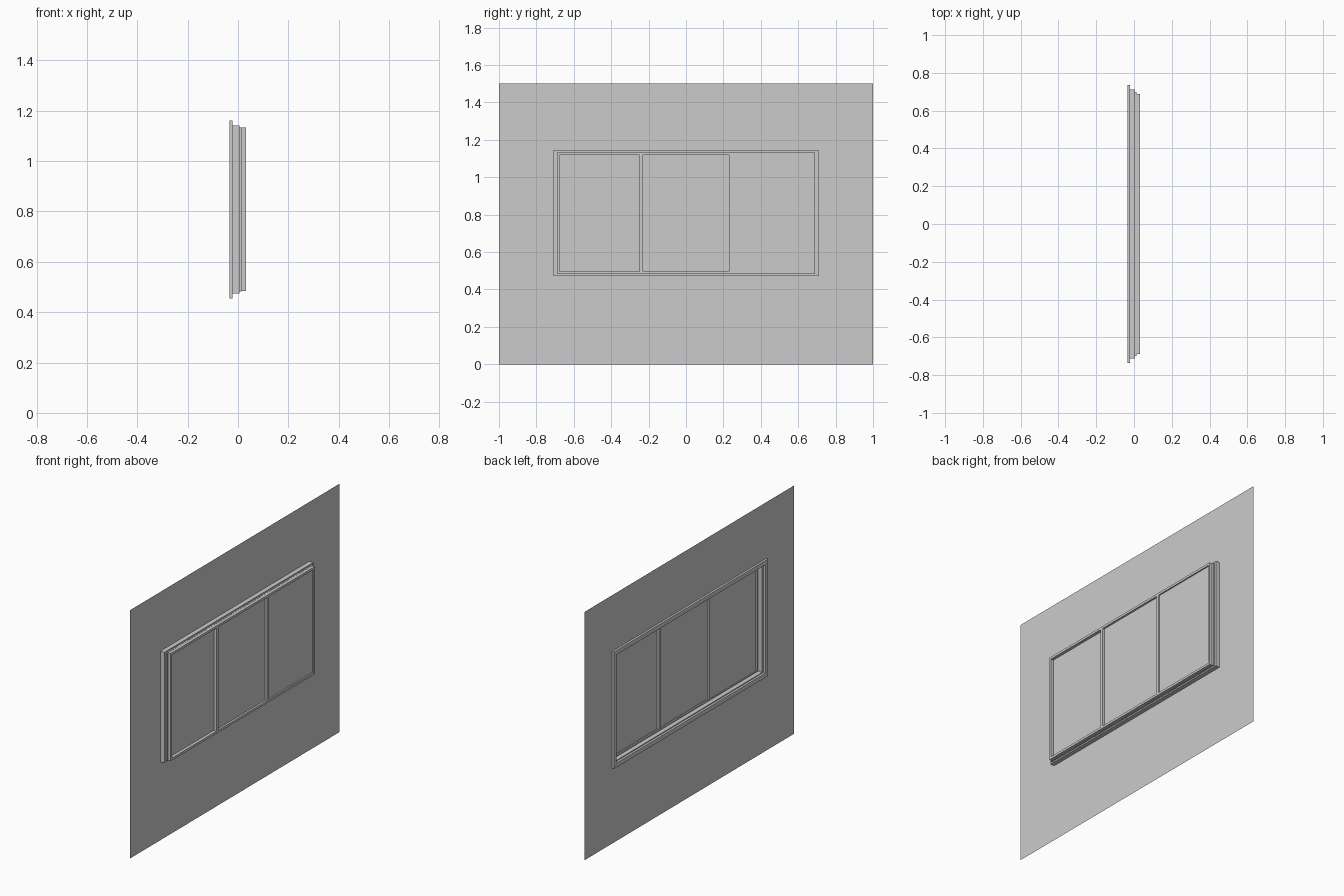
import bpy
import bmesh

if "Cube" in bpy.data.objects:
    bpy.data.objects.remove(bpy.data.objects["Cube"])

GREY = (0.6, 0.6, 0.6, 1)
mat = bpy.data.materials.new("plain grey")
mat.use_nodes = True
mat.diffuse_color = GREY
mat.node_tree.nodes["Principled BSDF"].inputs["Base Color"].default_value = GREY


def finish(name, bm):
    mesh = bpy.data.meshes.new(name)
    bm.to_mesh(mesh)
    bm.free()
    mesh.materials.append(mat)
    obj = bpy.data.objects.new(name, mesh)
    bpy.context.collection.objects.link(obj)
    return obj


def rectangle(bm, x, y0, y1, z0, z1):
    return [bm.verts.new((x, y, z))
            for y, z in ((y0, z0), (y1, z0), (y1, z1), (y0, z1))]


def bridge(bm, a, b):
    for i in range(4):
        j = (i + 1) % 4
        bm.faces.new((a[i], a[j], b[j], b[i]))


def ring(name, x0, x1, outer, inner):
    """Rectangular frame between two outlines, given as (y0, y1, z0, z1)."""
    bm = bmesh.new()
    front_out = rectangle(bm, x1, *outer)
    front_in = rectangle(bm, x1, *inner)
    bridge(bm, front_out, front_in)
    if x0 != x1:
        back_out = rectangle(bm, x0, *outer)
        back_in = rectangle(bm, x0, *inner)
        bridge(bm, back_out, front_out)
        bridge(bm, front_in, back_in)
        bridge(bm, back_in, back_out)
        bmesh.ops.recalc_face_normals(bm, faces=bm.faces)
    return finish(name, bm)


def box(name, x0, x1, y0, y1, z0, z1):
    bm = bmesh.new()
    back = rectangle(bm, x0, y0, y1, z0, z1)
    front = rectangle(bm, x1, y0, y1, z0, z1)
    bridge(bm, back, front)
    bm.faces.new(back[::-1])
    bm.faces.new(front)
    bmesh.ops.recalc_face_normals(bm, faces=bm.faces)
    return finish(name, bm)


def outline(half_width, half_height, middle=0.808):
    return (-half_width, half_width, middle - half_height, middle + half_height)


# Thin wall with the window opening
WALL_X = -0.021
opening = outline(0.71, 0.333)
ring("wall", WALL_X, WALL_X, (-1, 1, 0, 1.5), opening)

# Trim on the wall's inner side, then the stepped window frame
ring("inner_trim", -0.034, WALL_X, outline(0.735, 0.353), outline(0.71, 0.327))
ring("main_frame", WALL_X, 0.006, outline(0.711, 0.334), outline(0.697, 0.321))
ring("track_frame", 0.006, 0.014, outline(0.698, 0.326), outline(0.684, 0.314))
ring("outer_frame", 0.014, 0.032, outline(0.689, 0.325), outline(0.677, 0.311))

# Three panes, each set a little further out, with dividers between
edges = (-0.68, -0.24, 0.24, 0.68)
bottom, top = outline(0, 0.313)[2:]
for i, x in enumerate((0.014, 0.02, 0.024)):
    box(f"pane_{i + 1}", x - 0.004, x, edges[i], edges[i + 1], bottom, top)
for i, y in enumerate(edges[1:3]):
    box(f"divider_{i + 1}", 0.006, 0.032, y - 0.009, y + 0.009, bottom, top)
